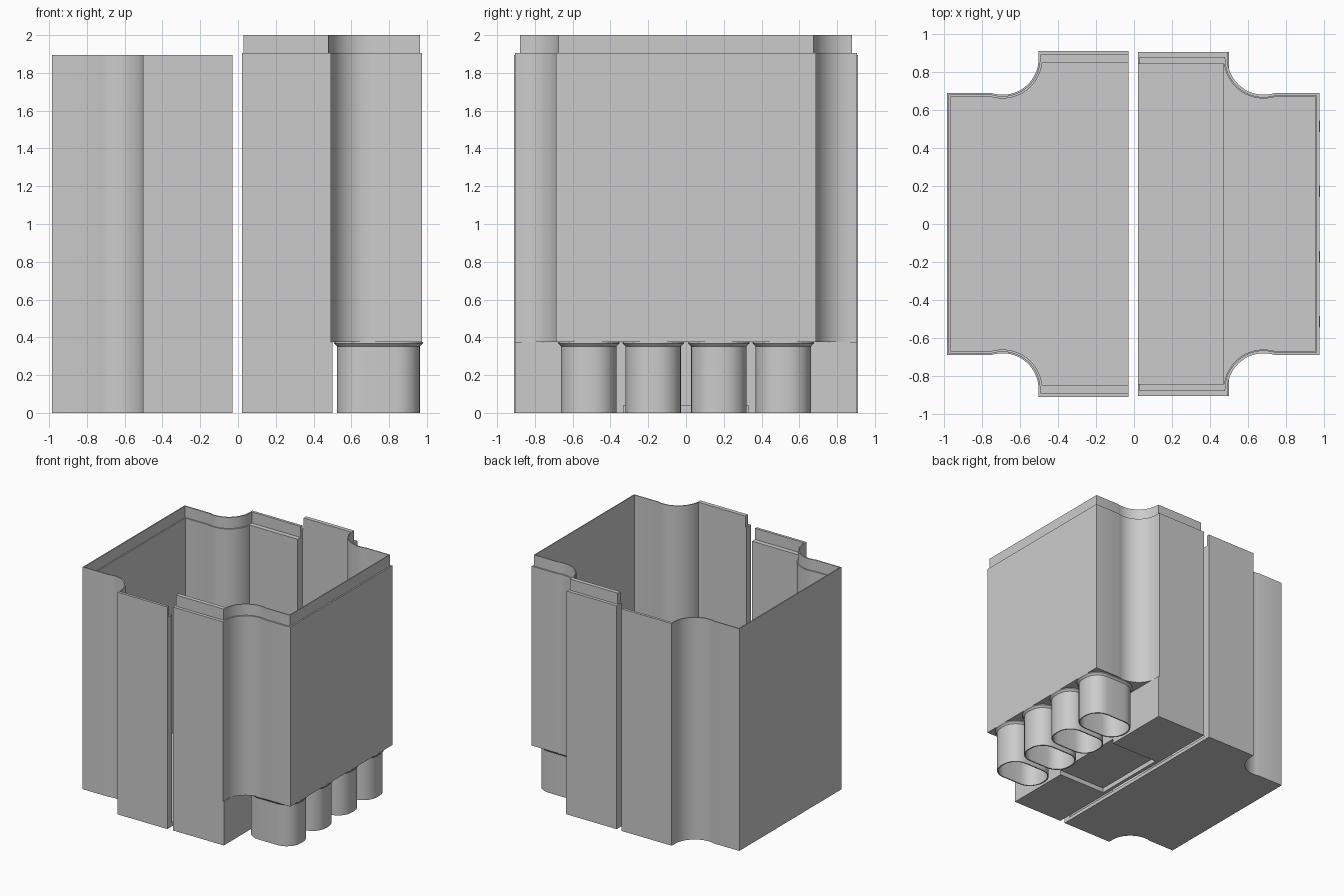
import bpy, bmesh, math

cube = bpy.data.objects.get("Cube")
if cube:
    bpy.data.objects.remove(cube)

grey = bpy.data.materials.new("plain_grey")
grey.use_nodes = True
colour = (0.6, 0.6, 0.6, 1)
grey.diffuse_color = colour
grey.node_tree.nodes["Principled BSDF"].inputs["Base Color"].default_value = colour


def finish(name, bm, recalc=True):
    if recalc:
        bmesh.ops.recalc_face_normals(bm, faces=bm.faces[:])
    mesh = bpy.data.meshes.new(name)
    bm.to_mesh(mesh)
    bm.free()
    mesh.materials.append(grey)
    obj = bpy.data.objects.new(name, mesh)
    bpy.context.collection.objects.link(obj)
    bpy.ops.object.select_all(action="DESELECT")
    obj.select_set(True)
    bpy.context.view_layer.objects.active = obj
    bpy.ops.object.shade_smooth_by_angle(angle=math.radians(30))
    return obj


def prism(name, outline, z0, z1):
    """Extrude a flat outline from z0 to z1."""
    bm = bmesh.new()
    face = bm.faces.new([bm.verts.new((x, y, z0)) for x, y in outline])
    geo = bmesh.ops.extrude_face_region(bm, geom=[face])["geom"]
    for v in geo:
        if isinstance(v, bmesh.types.BMVert):
            v.co.z = z1
    return finish(name, bm)


def mirrored(path):
    """Continue a back-half path with its reflection across y = 0."""
    return path + [(x, -y) for x, y in reversed(path)]


def quarter(side, front=0.0, flank=0.0, steps=18):
    """Scooped corner, inset by front and flank, from the split plane outwards."""
    cx, cy, r = side["cx"], 0.87, 0.19 + flank
    yf, ys = side["yf"] - front, 0.688 - flank
    start = math.pi + math.asin(max(0, cy - yf) / r)
    end = 2 * math.pi - math.asin((cy - ys) / r)
    pts = [(cx - r, yf)] if yf > cy else []
    for i in range(steps + 1):
        a = start + (end - start) * i / steps
        pts.append((cx + r * math.cos(a), cy + r * math.sin(a)))
    return pts + [(side["xs"] - flank, ys)]


def signed(side, path):
    return [(side["sign"] * x, y) for x, y in path]


def ring(side, outer, inner, gap):
    """C-shaped wall section between two insets, open at the split plane."""
    sections = []
    for front, flank in (outer, inner):
        q = quarter(side, front, flank)
        sections.append(mirrored([(gap, side["yf"] - front)] + q))
    return signed(side, sections[0] + sections[1][::-1])


right = dict(sign=1, cx=0.682, yf=0.905, xs=0.975, gap=0.02)
left = dict(sign=-1, cx=0.692, yf=0.91, xs=0.985, gap=0.03)
INNER = (0.062, 0.02)

# Plain half shell with a recessed inner rim
base = mirrored([(left["gap"], left["yf"])] + quarter(left))
prism("plain_half_floor", signed(left, base), 0, 0.03)
prism("plain_half_wall", ring(left, (0, 0), INNER, left["gap"]), 0.03, 1.8)
prism("plain_half_rim", ring(left, (0, 0), (0.022, 0.01), left["gap"]), 1.8, 1.895)

# Socket half shell with a raised inner lip
prism("socket_half_wall", ring(right, (0, 0), INNER, right["gap"]), 0.375, 1.905)
prism("socket_half_lip", ring(right, (0.027, 0.012), INNER, 0.03), 1.905, 2)

# Narrow lower box beneath the socket half
x0, x1, yf = right["gap"], 0.5, right["yf"]
outer = mirrored([(x0, yf), (x1, yf)])
inner = mirrored([(x0, 0.843), (0.47, 0.843)])
prism("lower_box_wall", outer + inner[::-1], 0.07, 0.375)
prism("lower_box_floor", outer, 0.04, 0.07)
# Underside layer with a shallow notch open to the socket side
notch = [(x0, yf), (x1, yf), (x1, 0.33), (0.05, 0.33)]
prism("lower_box_underside", mirrored(notch), 0, 0.04)

# Ledge above the sockets
corner = [p for p in quarter(right) if p[1] <= 0.87]
prism("socket_ledge", mirrored([(0.47, 0.87)] + corner), 0.375, 0.395)


def rounded_loop(bm, cy, grow, z, steps=6):
    """Rounded rectangle loop of vertices."""
    cx, hx, hy, r = 0.744, 0.22, 0.147, 0.13
    verts = []
    for k, (sx, sy) in enumerate(((1, 1), (-1, 1), (-1, -1), (1, -1))):
        for i in range(steps + 1):
            a = (k + i / steps) * math.pi / 2
            verts.append(bm.verts.new((cx + sx * (hx - r) + (r + grow) * math.cos(a),
                                       cy + sy * (hy - r) + (r + grow) * math.sin(a), z)))
    return verts


# Four open sockets with flared collars
for n, cy in enumerate((-0.515, -0.173, 0.173, 0.515), 1):
    bm = bmesh.new()
    stages = ((0.015, 0.376), (0.015, 0.368), (0, 0.352), (0, 0),
              (-0.01, 0), (-0.01, 0.365))
    loops = [rounded_loop(bm, cy, g, z) for g, z in stages]
    for a, b in zip(loops, loops[1:]):
        for i in range(len(a)):
            j = (i + 1) % len(a)
            bm.faces.new((a[i], b[i], b[j], a[j]))
    bm.faces.new(loops[-1][::-1])
    bm.faces.new(loops[0])
    finish(f"socket_{n}", bm)
